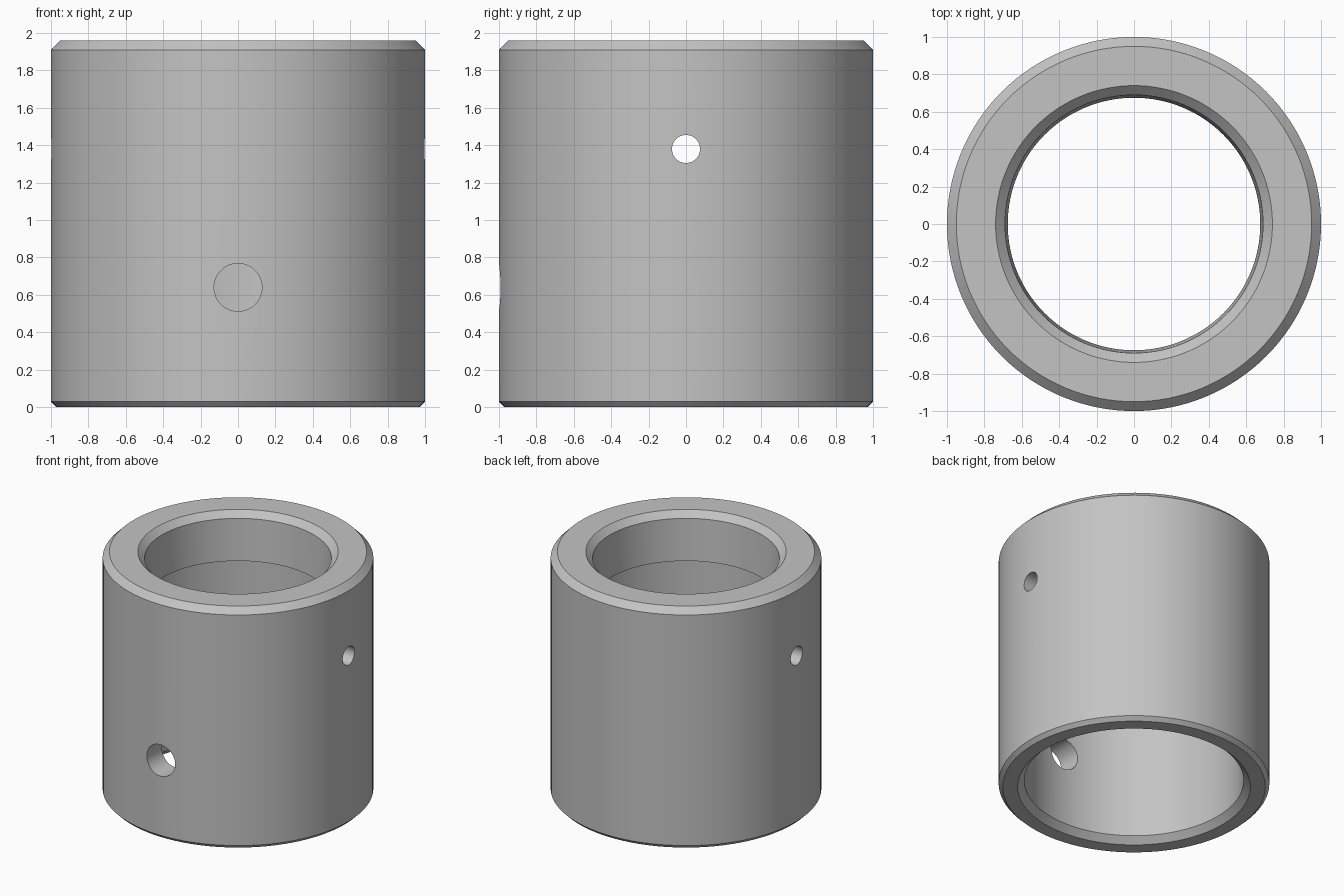
import bpy, bmesh, math
from mathutils import Matrix

cube = bpy.data.objects.get("Cube")
if cube:
    bpy.data.objects.remove(cube, do_unlink=True)

metal = bpy.data.materials.new("plain grey")
metal.use_nodes = True
grey = (0.55, 0.55, 0.55, 1)
metal.diffuse_color = grey
metal.node_tree.nodes["Principled BSDF"].inputs["Base Color"].default_value = grey


def add_object(name, bm):
    mesh = bpy.data.meshes.new(name)
    bmesh.ops.recalc_face_normals(bm, faces=bm.faces)
    bm.to_mesh(mesh)
    bm.free()
    mesh.materials.append(metal)
    obj = bpy.data.objects.new(name, mesh)
    bpy.context.collection.objects.link(obj)
    return obj


def lathe(name, profile, steps=128):
    """Spin a closed (radius, height) profile around z."""
    bm = bmesh.new()
    rings = []
    for i in range(steps):
        a = math.tau * i / steps
        rings.append([bm.verts.new((r * math.cos(a), r * math.sin(a), z)) for r, z in profile])
    n = len(profile)
    for i in range(steps):
        a, b = rings[i], rings[(i + 1) % steps]
        for j in range(n):
            k = (j + 1) % n
            bm.faces.new((a[j], b[j], b[k], a[k]))
    return add_object(name, bm)


def drill(target, name, radius, length, location, axis):
    """Cut a round hole along x or y."""
    bm = bmesh.new()
    turn = Matrix.Rotation(math.pi / 2, 4, "Y" if axis == "x" else "X")
    bmesh.ops.create_cone(bm, cap_ends=True, segments=48, radius1=radius, radius2=radius,
                          depth=length, matrix=Matrix.Translation(location) @ turn)
    cutter = add_object(name, bm)
    cutter.hide_render = True
    cutter.hide_set(True)
    mod = target.modifiers.new(name, "BOOLEAN")
    mod.operation = "DIFFERENCE"
    mod.solver = "EXACT"
    mod.object = cutter
    return cutter


# Sleeve: chamfered outside, wide lower bore, narrower neck at the top
sleeve = lathe("sleeve", [
    (0.97, 0), (1, 0.03), (1, 1.91), (0.95, 1.96),
    (0.74, 1.96), (0.69, 1.91), (0.675, 1.57),
    (0.81, 1.54), (0.81, 0.05), (0.86, 0)])

# Large hole in the front wall, small hole through both sides
cutters = [
    drill(sleeve, "front_hole_cutter", 0.128, 0.8, (0, -0.9, 0.64), "y"),
    drill(sleeve, "side_hole_cutter", 0.075, 2.4, (0, 0, 1.38), "x")]

# Bake the holes, remove the cutters, smooth the round walls
bpy.context.view_layer.objects.active = sleeve
sleeve.select_set(True)
for mod in list(sleeve.modifiers):
    bpy.ops.object.modifier_apply(modifier=mod.name)
for cutter in cutters:
    bpy.data.objects.remove(cutter, do_unlink=True)
bpy.ops.object.shade_smooth_by_angle(angle=math.radians(25))
